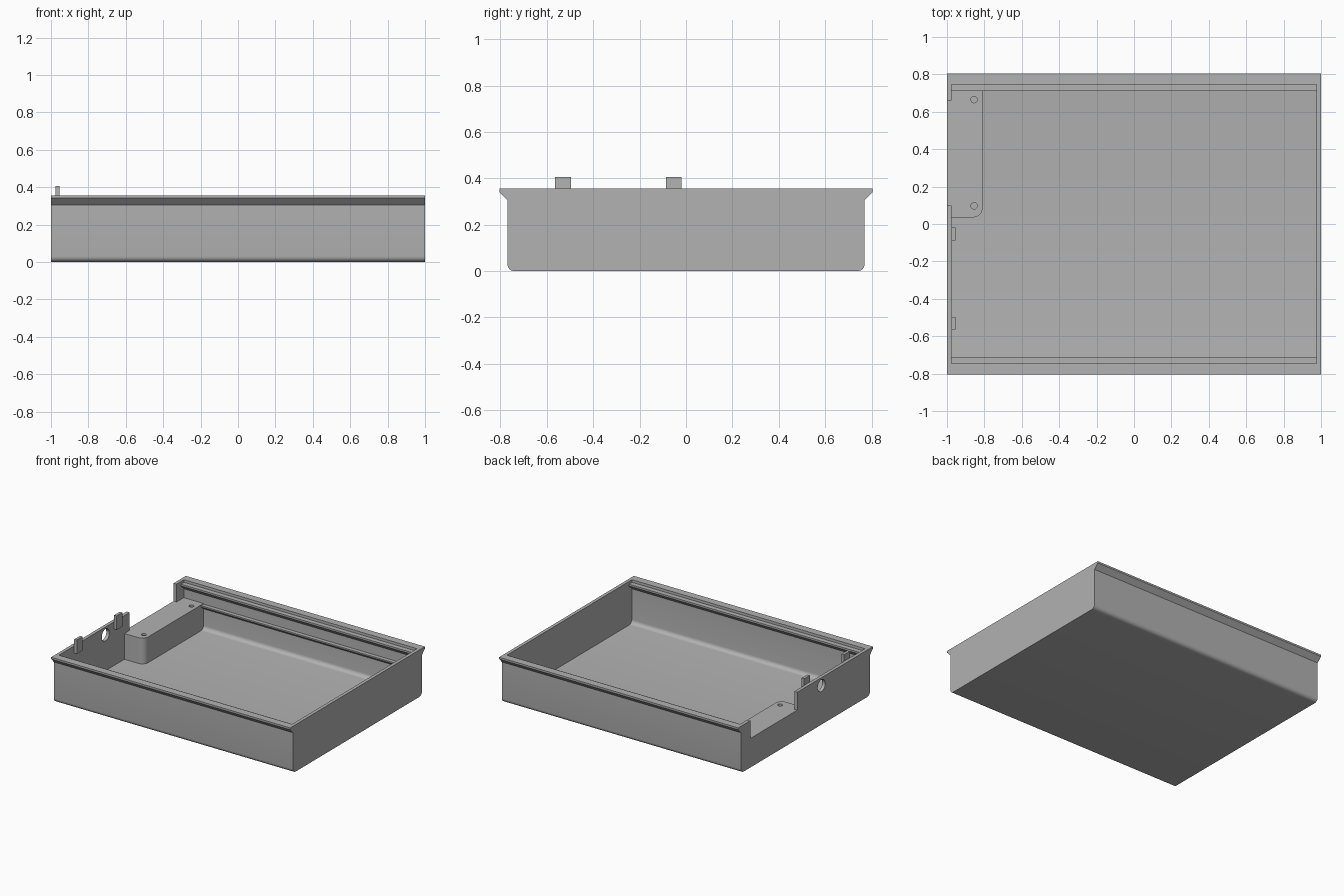
import bpy, bmesh, math

if "Cube" in bpy.data.objects:
    bpy.data.objects.remove(bpy.data.objects["Cube"])

grey = bpy.data.materials.new("light_grey")
grey.diffuse_color = (0.445, 0.445, 0.445, 1)
grey.use_nodes = True
grey.node_tree.nodes["Principled BSDF"].inputs["Base Color"].default_value = grey.diffuse_color

WALL = 0.025     # wall thickness
TOP = 0.355      # rim height
END = 1 - WALL   # inner face of the end walls
IN = 0.745       # inner face of the long walls


def arc(cy, cz, r, a0, a1, n=6):
    """Points of a fillet, angles in degrees."""
    return [(cy + r * math.cos(math.radians(a0 + (a1 - a0) * i / n)),
             cz + r * math.sin(math.radians(a0 + (a1 - a0) * i / n))) for i in range(n + 1)]


def prism(name, pts, lo, hi, axis="x", caps=True):
    """Extrude a closed outline along x (points are y, z) or z (points are x, y)."""
    bm = bmesh.new()
    place = (lambda p, t: (t, p[0], p[1])) if axis == "x" else (lambda p, t: (p[0], p[1], t))
    a = [bm.verts.new(place(p, lo)) for p in pts]
    b = [bm.verts.new(place(p, hi)) for p in pts]
    n = len(pts)
    for i in range(n):
        j = (i + 1) % n
        bm.faces.new((a[i], a[j], b[j], b[i]))
    if caps:
        bm.faces.new(a[::-1])
        bm.faces.new(b)
    bmesh.ops.recalc_face_normals(bm, faces=bm.faces)
    me = bpy.data.meshes.new(name)
    bm.to_mesh(me)
    bm.free()
    me.materials.append(grey)
    ob = bpy.data.objects.new(name, me)
    bpy.context.collection.objects.link(ob)
    return ob


def box(name, x0, x1, y0, y1, z0, z1):
    return prism(name, [(y0, z0), (y1, z0), (y1, z1), (y0, z1)], x0, x1)


def circle(c, d, r, n=24):
    return arc(c, d, r, 0, 360, n)[:-1]


def cut(ob, cutter):
    mod = ob.modifiers.new("cut", "BOOLEAN")
    mod.operation = "DIFFERENCE"
    mod.solver = "EXACT"
    mod.object = cutter
    cutter.hide_render = True
    bpy.context.view_layer.objects.active = ob
    bpy.ops.object.modifier_apply(modifier=mod.name)
    bpy.data.objects.remove(cutter)


def smooth(ob):
    bpy.ops.object.select_all(action="DESELECT")
    ob.select_set(True)
    bpy.context.view_layer.objects.active = ob
    bpy.ops.object.shade_smooth_by_angle(angle=math.radians(30))


def mirrored(half):
    return half + [(-y, z) for y, z in reversed(half)]


# Outer section: rounded bottom edge, straight side, flared rim
outer_half = arc(0.74, 0.03, 0.03, -90, 0) + [(0.77, 0.305), (0.805, 0.341), (0.805, TOP)]
# Inner section: recessed ledge with sloping underside, side, floor fillet
inner_half = [(0.747, TOP), (0.747, 0.335), (0.71, 0.335), (0.71, 0.322), (IN, 0.287)]
inner_half += arc(IN - 0.03, WALL + 0.03, 0.03, 0, -90)

# Floor and long walls as one open-ended shell
half = outer_half + inner_half
shell = prism("tray_shell", mirrored(half), -END, END, caps=False)
smooth(shell)

# End walls
right_wall = prism("right_end_wall", mirrored(outer_half), END, 1)
smooth(right_wall)
notch = [(0.66, TOP), (0.66, 0.22), (0.098, 0.22), (0.098, TOP)]
left_wall = prism("left_end_wall", outer_half + notch + [(-y, z) for y, z in reversed(outer_half)], -1, -END)
cut(left_wall, prism("cable_hole_cutter", circle(-0.19, 0.295, 0.045), -1.1, -0.9))
smooth(left_wall)

# Raised mounting block with rounded corner and two screw holes
outline = [(-END, IN), (-END, 0.035)] + arc(-0.86, 0.085, 0.05, -90, 0) + [(-0.81, IN)]
block = prism("mounting_block", outline, 0.015, 0.22, axis="z")
for y in (0.097, 0.665):
    cut(block, prism("screw_hole_cutter", circle(-0.855, y, 0.017), 0.1, 0.3, axis="z"))
smooth(block)

# Small rail along the back wall beside the block
prism("back_rail", [(IN + 0.005, 0.215), (0.715, 0.215), (0.715, 0.205), (IN + 0.005, 0.175)], -0.81, END)

# Clip tabs inside the left wall
for i, y in enumerate((-0.53, -0.053)):
    box(f"clip_tab_{i + 1}", -END, -0.954, y - 0.034, y + 0.034, 0.3, 0.405)
